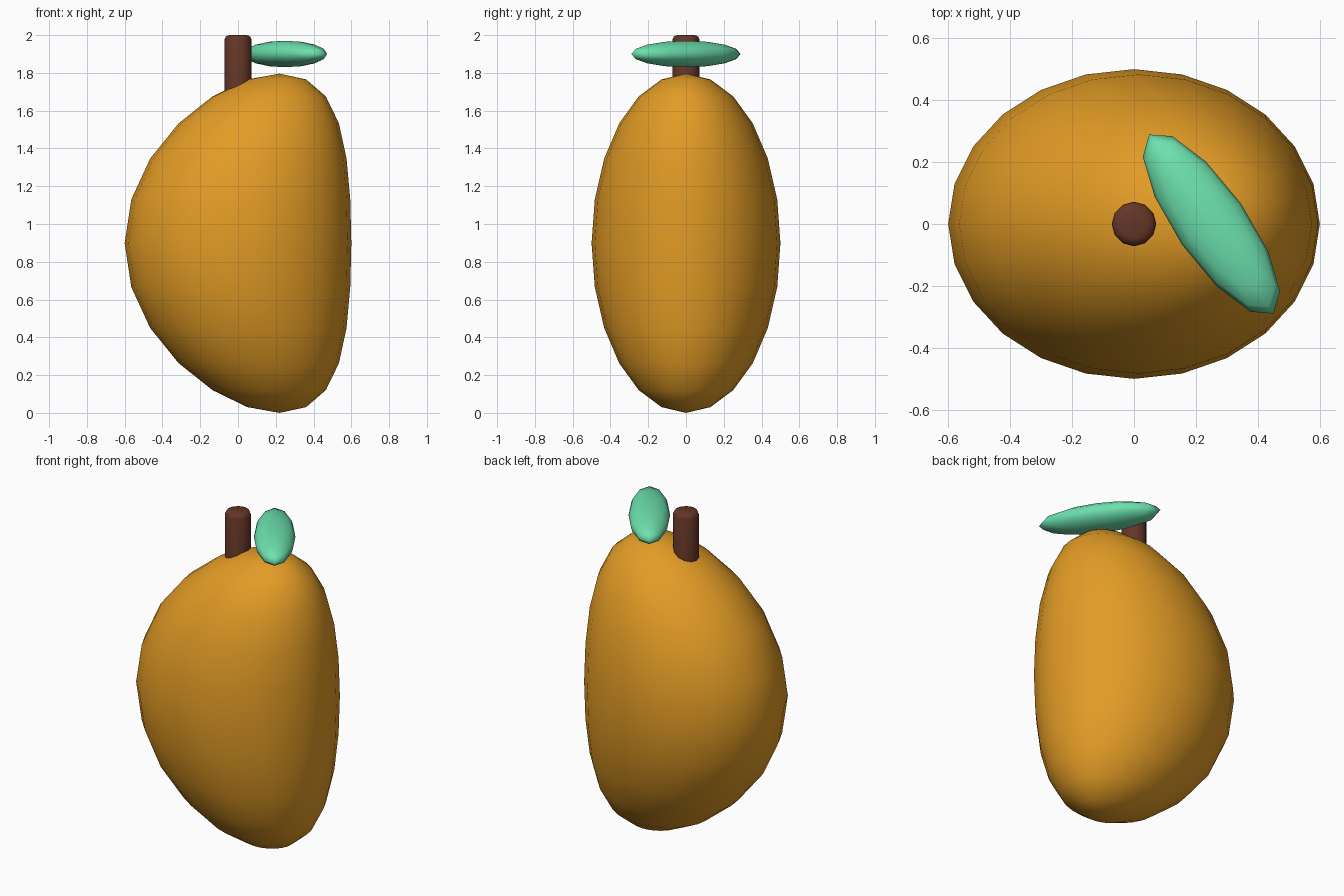
import bpy, bmesh, math
from mathutils import Matrix

if "Cube" in bpy.data.objects:
    bpy.data.objects.remove(bpy.data.objects["Cube"])


def material(name, rgb):
    m = bpy.data.materials.new(name)
    m.diffuse_color = (*rgb, 1.0)
    m.use_nodes = True
    m.node_tree.nodes["Principled BSDF"].inputs["Base Color"].default_value = m.diffuse_color
    return m


def finish(name, bm, mat):
    bmesh.ops.recalc_face_normals(bm, faces=bm.faces)
    me = bpy.data.meshes.new(name)
    bm.to_mesh(me)
    bm.free()
    me.materials.append(mat)
    ob = bpy.data.objects.new(name, me)
    bpy.context.collection.objects.link(ob)
    return ob


def ellipsoid(seg, rings, size):
    bm = bmesh.new()
    bmesh.ops.create_uvsphere(bm, u_segments=seg, v_segments=rings, radius=1.0)
    bmesh.ops.scale(bm, vec=size, verts=bm.verts)
    for f in bm.faces:
        f.smooth = True
    return bm


orange = material("ripe orange", (0.76, 0.33, 0.019))
brown = material("stem brown", (0.13, 0.037, 0.02))
green = material("leaf green", (0.15, 0.75, 0.42))

# Fruit: ellipsoid whose ends curve towards +x
HALF = 0.898
bm = ellipsoid(24, 12, (0.6, 0.5, HALF))
for v in bm.verts:
    v.co.x += 0.22 * (v.co.z / HALF) ** 2
    v.co.z += HALF
finish("fruit_body", bm, orange)

# Stem: twelve-sided cylinder with a chamfered top
bm = bmesh.new()
bmesh.ops.create_cone(bm, cap_ends=True, segments=12, radius1=0.072, radius2=0.072,
                      depth=0.4, matrix=Matrix.Translation((0, 0, 1.8)))
rim = [e for e in bm.edges if all(v.co.z > 1.9 for v in e.verts)]
bmesh.ops.bevel(bm, geom=rim, offset=0.025, segments=2, profile=0.5, affect='EDGES')
for f in bm.faces:
    f.smooth = True
stem = finish("stem", bm, brown)

# Leaf: flattened long ellipsoid lying beside the stem
bm = ellipsoid(12, 8, (0.352, 0.116, 0.07))
bm.transform(Matrix.Translation((0.25, 0, 1.9)) @ Matrix.Rotation(math.radians(-55.2), 4, 'Z'))
finish("leaf", bm, green)

# Keep the stem's sharp rims crisp
bpy.context.view_layer.objects.active = stem
stem.select_set(True)
bpy.ops.object.shade_smooth_by_angle(angle=math.radians(50))
